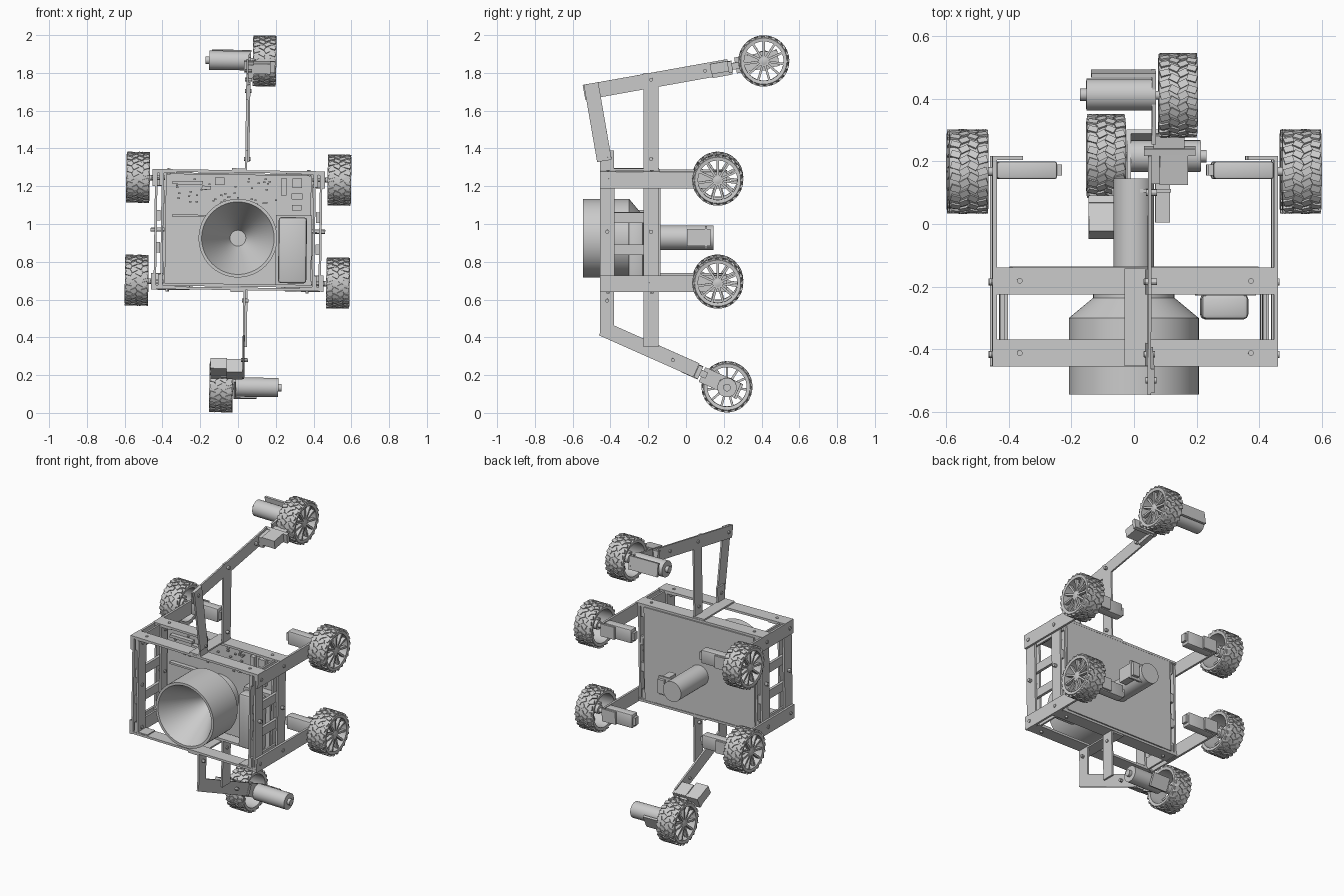
import bpy, bmesh, math, random
from mathutils import Matrix, Vector

if "Cube" in bpy.data.objects:
    bpy.data.objects.remove(bpy.data.objects["Cube"])

random.seed(4)


def finish(name, bm):
    bmesh.ops.recalc_face_normals(bm, faces=bm.faces)
    me = bpy.data.meshes.new(name)
    bm.to_mesh(me)
    bm.free()
    ob = bpy.data.objects.new(name, me)
    bpy.context.collection.objects.link(ob)
    return ob


def add_box(bm, size, mat):
    bmesh.ops.create_cube(bm, size=1, matrix=mat @ Matrix.Diagonal((*size, 1)))


def box(name, x, y, z, bevel=0):
    bm = bmesh.new()
    c = [(a + b) / 2 for a, b in (x, y, z)]
    add_box(bm, [abs(b - a) for a, b in (x, y, z)], Matrix.Translation(c))
    if bevel:
        bmesh.ops.bevel(bm, geom=bm.edges[:], offset=bevel, segments=2, affect='EDGES', profile=0.5)
    return finish(name, bm)


def strip(name, p, q, width, x):
    """Flat bar in the side plane from p to q (y, z), spanning the x range."""
    d = Vector(q) - Vector(p)
    mid = (Vector(p) + Vector(q)) / 2
    bm = bmesh.new()
    mat = Matrix.Translation(((x[0] + x[1]) / 2, *mid)) @ Matrix.Rotation(math.atan2(d.y, d.x), 4, 'X')
    add_box(bm, (x[1] - x[0], d.length, width), mat)
    return finish(name, bm)


def cyl(name, p, q, r, n=32):
    p, q = Vector(p), Vector(q)
    bm = bmesh.new()
    mat = Matrix.Translation((p + q) / 2) @ (q - p).to_track_quat('Z', 'Y').to_matrix().to_4x4()
    bmesh.ops.create_cone(bm, cap_ends=True, segments=n, radius1=r, radius2=r, depth=(q - p).length, matrix=mat)
    return finish(name, bm)


def lathe(bm, profile, n, closed):
    """Revolve (radius, x) points around the x axis."""
    rings = [[bm.verts.new((a, r * math.cos(t * math.tau / n), r * math.sin(t * math.tau / n)))
              for t in range(n)] for r, a in profile]
    for i in range(len(rings) if closed else len(rings) - 1):
        A, B = rings[i], rings[(i + 1) % len(rings)]
        for t in range(n):
            bm.faces.new((A[t], A[(t + 1) % n], B[(t + 1) % n], B[t]))
    if not closed:
        bm.faces.new(rings[0])
        bm.faces.new(rings[-1])


# wheel: tyre ring, staggered tread blocks, rim, hub and spokes (outer side +x)
bm = bmesh.new()
lathe(bm, [(.104, -.06), (.122, -.0625), (.129, -.05), (.129, .05), (.122, .0625), (.104, .06)], 48, True)
for i in range(22):
    for a, off, skew in ((-.043, 0, .3), (-.013, .5, -.5), (.015, 0, .5), (.043, .5, -.3)):
        turn = Matrix.Rotation((i + off) * math.tau / 22, 4, 'X')
        add_box(bm, (.031, .022, .012), turn @ Matrix.Translation((a, 0, .1285)) @ Matrix.Rotation(skew, 4, 'Z'))
for i in range(11):
    turn = Matrix.Rotation(i * math.tau / 11, 4, 'X')
    add_box(bm, (.022, .012, .09), turn @ Matrix.Translation((.042, 0, .064)))
lathe(bm, [(.028, -.03), (.028, .05), (.012, .056)], 24, False)
wheel_mesh = finish("upper_right_wheel", bm)
wheel_mesh.location = (.533, .168, 1.24)


def wheel(name, loc, flip):
    ob = bpy.data.objects.new(name, wheel_mesh.data)
    bpy.context.collection.objects.link(ob)
    ob.location = loc
    ob.rotation_euler = (0, 0, math.pi if flip else 0)


wheel("upper_left_wheel", (-.533, .168, 1.24), True)
wheel("lower_right_wheel", (.533, .168, .695), False)
wheel("lower_left_wheel", (-.533, .168, .695), True)
wheel("top_wheel", (.128, .412, 1.865), False)
wheel("bottom_wheel", (-.078, .217, .137), True)

# side frames, wheel arms and side motors
for s, side in ((1, "right"), (-1, "left")):
    def xs(a, b):
        return tuple(sorted((s * a, s * b)))
    for z, lvl in ((1.239, "upper"), (.69, "lower")):
        n = f"{lvl}_{side}_"
        box(n + "wheel_arm", xs(.443, .457), (-.455, .212), (z - .044, z + .044))
        box(n + "motor_flange", xs(.36, .457), (.205, .217), (z - .04, z + .04))
        box(n + "motor", xs(.25, .443), (.144, .2), (z - .044, z + .044), .008)
        box(n + "motor_cap", xs(.235, .25), (.155, .19), (z - .025, z + .025))
        cyl(n + "axle", (s * .44, .168, z), (s * .52, .168, z), .014, 16)
        box(n + "inner_rail", xs(.408, .42), (-.455, -.145), (z - .04, z + .04))
    for y, pos in ((-.417, "front"), (-.185, "rear")):
        box(f"{pos}_{side}_post", xs(.43, .443), (y - .039, y + .039), (.648, 1.283))
        box(f"{pos}_{side}_inner_post", xs(.396, .408), (y - .039, y + .039), (.67, 1.265))
        for z in (.69, .965, 1.239):
            cyl(f"{pos}_{side}_bolt", (s * .39, y, z), (s * .462, y, z), .011, 12)
    for z in (.87, 1.04):
        box(f"{side}_rung", xs(.412, .43), (-.44, -.15), (z - .028, z + .028))

# cross bars and centre plates on top and bottom
for z, t, lvl in ((1.278, 1, "top"), (.657, -1, "bottom")):
    for y, pos in ((-.413, "front"), (-.182, "rear")):
        box(f"{lvl}_{pos}_cross_bar", (-.457, .457), (y - .043, y + .043), (z - .007, z + .007))
        for s in (1, -1):
            box(f"{lvl}_{pos}_corner_tab", (s * .33, s * .45), (y - .04, y + .04), (z - .014 * t, z - .006 * t))
            cyl(f"{lvl}_{pos}_bar_bolt", (s * .37, y, z - .02), (s * .37, y, z + .012), .009, 12)
    box(f"{lvl}_centre_plate", (-.035, .043), (-.455, -.142), (z + .007 * t, z + .017 * t))

# upper mast: posts, leaning link and long beam
box("mast_front_post", (.033, .044), (-.455, -.38), (1.28, 1.39))
box("mast_rear_post", (.033, .044), (-.225, -.145), (1.28, 1.8))
strip("mast_link", (-.432, 1.335), (-.503, 1.745), .078, (.044, .055))
strip("mast_beam", (-.54, 1.697), (.225, 1.834), .08, (.033, .044))
# lower mast
box("lower_mast_front_post", (.033, .044), (-.455, -.38), (.42, .66))
box("lower_mast_rear_post", (.044, .055), (-.225, -.145), (.35, .66))
strip("lower_mast_beam", (-.445, .448), (.055, .226), .08, (.033, .044))
for y, z in ((-.417, 1.345), (-.185, 1.345), (-.5, 1.705), (-.185, 1.765), (.1, 1.812),
             (-.417, .595), (-.185, .595), (-.07, .28)):
    cyl("mast_bolt", (.026, y, z), (.062, y, z), .01, 12)

# top wheel steering: servo, yoke, bracket, motor
strip("top_servo", (.13, 1.822), (.225, 1.838), .055, (.07, .16))
strip("top_servo_mount", (.135, 1.808), (.24, 1.827), .07, (.044, .072))
strip("top_yoke", (.222, 1.832), (.245, 1.836), .06, (.02, .185))
strip("top_pivot", (.24, 1.835), (.285, 1.843), .035, (.05, .15))
strip("top_motor_bracket", (.262, 1.84), (.488, 1.88), .085, (.044, .057))
strip("top_motor_flange", (.474, 1.878), (.488, 1.88), .085, (-.15, .057))
cyl("top_motor", (-.165, .414, 1.865), (.057, .414, 1.865), .051)
cyl("top_motor_cap", (-.185, .414, 1.865), (-.16, .414, 1.865), .02, 20)
cyl("top_axle", (.05, .412, 1.865), (.15, .412, 1.865), .014, 16)

# bottom wheel steering
strip("bottom_servo", (-.035, .262), (.07, .215), .06, (-.135, -.05))
strip("bottom_servo_mount", (-.01, .25), (.075, .212), .075, (-.05, .034))
strip("bottom_yoke", (.055, .222), (.077, .212), .07, (-.135, .044))
strip("bottom_pivot", (.07, .215), (.11, .197), .035, (-.06, .01))
strip("bottom_motor_bracket", (.085, .203), (.285, .113), .085, (-.012, .001))
strip("bottom_motor_flange", (.272, .119), (.285, .113), .085, (-.012, .11))
cyl("bottom_motor", (0, .217, .137), (.225, .217, .137), .051)
cyl("bottom_motor_cap", (.225, .217, .137), (.243, .217, .137), .02, 20)
cyl("bottom_axle", (-.1, .217, .137), (.01, .217, .137), .014, 16)

# body: back plate, circuit board, battery
box("back_plate", (-.395, .395), (-.15, -.136), (.668, 1.268))
box("circuit_board", (-.385, .385), (-.178, -.168), (.68, 1.262))
for x in (-.34, .34):
    for z in (.73, 1.21):
        cyl("board_spacer", (x, -.17, z), (x, -.148, z), .012, 12)
box("battery", (.215, .365), (-.305, -.225), (.69, 1.04), .015)
box("battery_tray", (.2, .39), (-.228, -.178), (.68, 1.05))
for x, z, w, h in ((-.27, 1.215, .16, .018), (-.1, 1.225, .05, .04), (-.17, 1.19, .05, .02), (-.25, 1.04, .2, .012),
                   (.24, 1.2, .03, .09), (.31, 1.22, .05, .05), (.31, 1.15, .06, .03), (.31, 1.09, .05, .03)):
    box("board_chip", (x - w / 2, x + w / 2), (-.205, -.176), (z - h / 2, z + h / 2))
for i in range(40):
    x, z = random.uniform(-.35, .2), random.uniform(1.1, 1.245)
    box("board_component", (x - .006, x + .006), (-.19, -.176), (z - .004, z + .004))

# front horn with conical recess
bm = bmesh.new()
lathe(bm, [(.13, .385), (.13, .31), (.208, .245), (.208, 0), (.192, 0), (.042, .265)], 64, False)
horn = finish("front_horn", bm)
horn.rotation_euler = (0, 0, math.pi / 2)
horn.location = (0, -.546, .925)

# rear drum with its servo
cyl("rear_drum", (0, -.14, .928), (0, .145, .928), .065, 40)
box("rear_servo", (.068, .115), (.005, .13), (.885, .975))
box("rear_servo_bracket", (-.005, .118), (.1, .112), (.87, .99))

# slight lean of the whole machine, smooth round parts
pivot = Vector((0, 0, .97))
lean = Matrix.Translation(pivot) @ Matrix.Rotation(math.radians(.8), 4, 'Y') @ Matrix.Translation(-pivot)
for ob in bpy.data.objects:
    ob.matrix_basis = lean @ ob.matrix_basis
    ob.select_set(True)
bpy.context.view_layer.objects.active = horn
bpy.ops.object.shade_smooth_by_angle(angle=math.radians(30))
